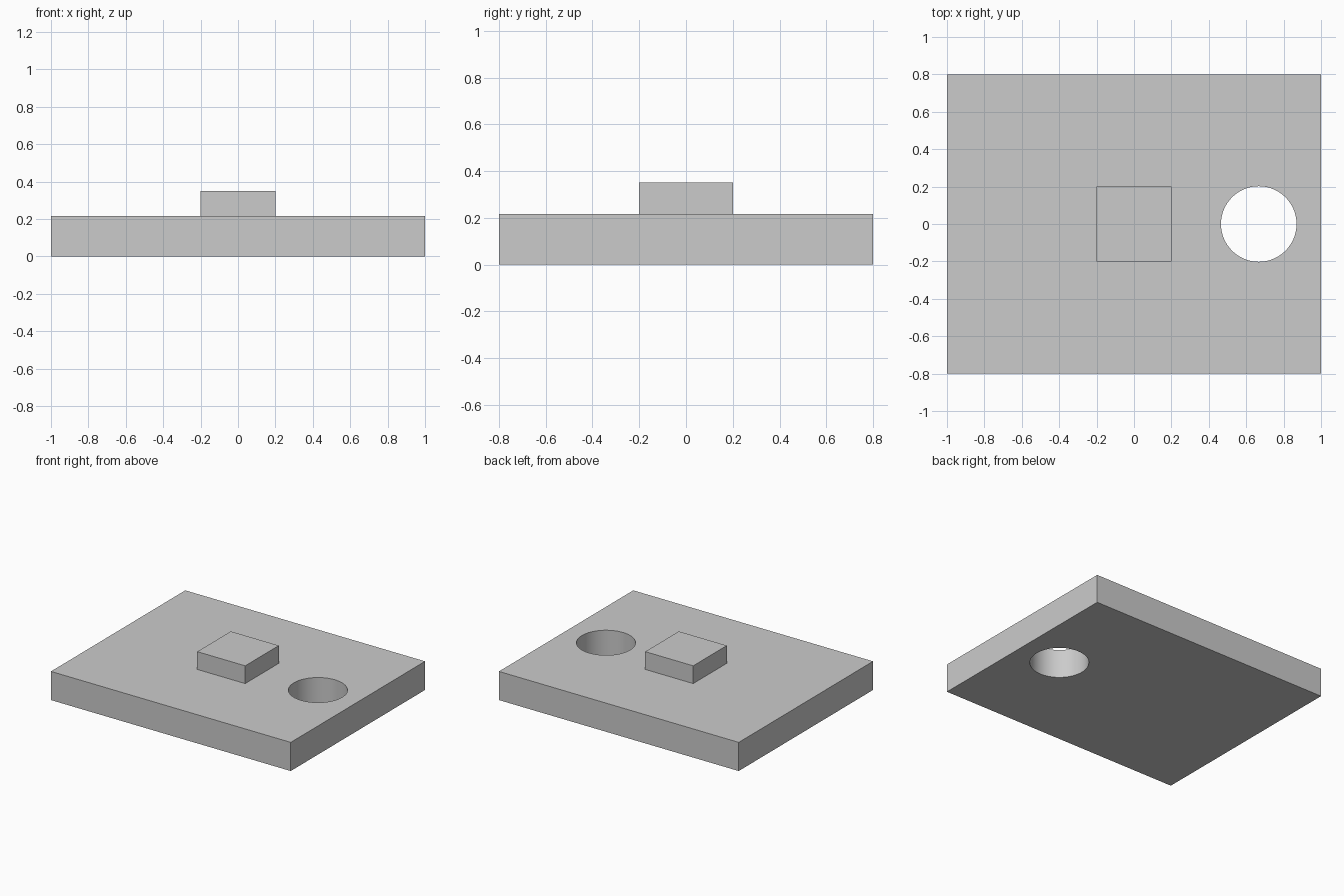
import bpy

cube = bpy.data.objects.get("Cube")
if cube:
    bpy.data.objects.remove(cube, do_unlink=True)

PLATE_TOP = 0.216
BLOCK_TOP = 0.35

grey = bpy.data.materials.new("light grey")
grey.use_nodes = True
colour = (0.6, 0.6, 0.6, 1)
grey.diffuse_color = colour
bsdf = next(n for n in grey.node_tree.nodes if n.type == "BSDF_PRINCIPLED")
bsdf.inputs["Base Color"].default_value = colour


def box(name, width, depth, bottom, top):
    """Add a centred box between two heights."""
    bpy.ops.mesh.primitive_cube_add(size=1, location=(0, 0, (bottom + top) / 2))
    obj = bpy.context.object
    obj.name = name
    obj.scale = (width, depth, top - bottom)
    bpy.ops.object.transform_apply(location=False, rotation=False, scale=True)
    obj.data.materials.append(grey)
    return obj


# Base plate with the raised block joined on
plate = box("base_plate", 2, 1.6, 0, PLATE_TOP)
block = box("raised_block", 0.4, 0.4, PLATE_TOP, BLOCK_TOP)

# Round through hole
bpy.ops.mesh.primitive_cylinder_add(vertices=64, radius=0.202, depth=1,
                                    location=(0.667, 0, PLATE_TOP / 2))
cutter = bpy.context.object
cutter.name = "hole_cutter"
cutter.data.materials.append(grey)
cutter.hide_render = True

hole = plate.modifiers.new("through_hole", "BOOLEAN")
hole.operation = "DIFFERENCE"
hole.solver = "EXACT"
hole.object = cutter

bpy.ops.object.select_all(action="DESELECT")
plate.select_set(True)
bpy.context.view_layer.objects.active = plate
bpy.ops.object.modifier_apply(modifier=hole.name)
bpy.data.objects.remove(cutter, do_unlink=True)

# Smooth hole wall, sharp edges elsewhere
bpy.ops.object.shade_smooth_by_angle()
